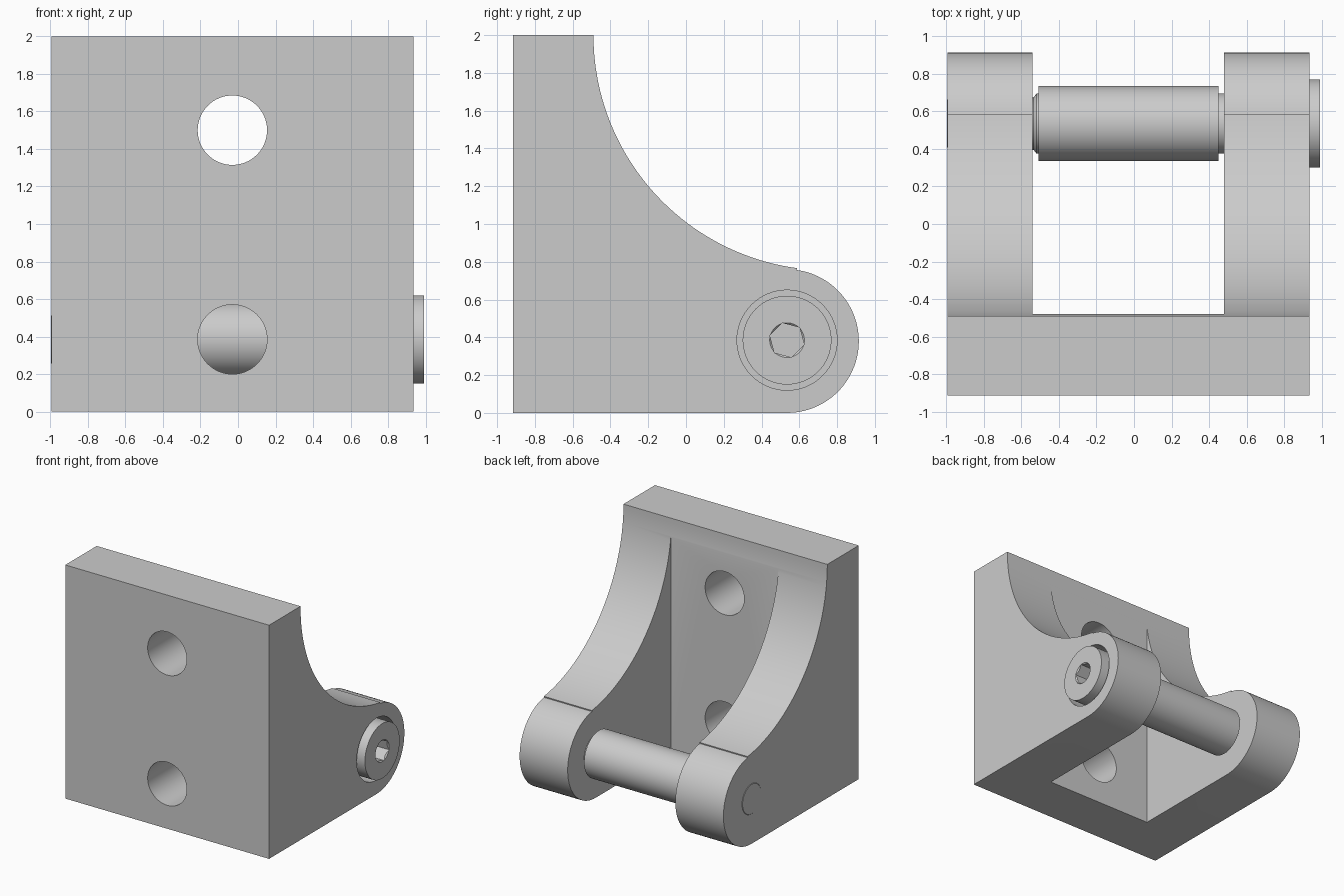
import bpy, bmesh
from math import pi, sin, cos, atan2, radians
from mathutils import Matrix, Vector

cube = bpy.data.objects.get("Cube")
if cube:
    bpy.data.objects.remove(cube, do_unlink=True)

steel = bpy.data.materials.new("plain grey steel")
GREY = (0.6, 0.6, 0.6, 1)
steel.use_nodes = True
steel.diffuse_color = GREY
steel.node_tree.nodes["Principled BSDF"].inputs["Base Color"].default_value = GREY

PIN_Y, PIN_Z = 0.535, 0.385      # pin axis
MID_X = -0.03                    # bracket centre
LEFT_X, RIGHT_X = -0.995, 0.935  # bracket sides


def finish(name, bm):
    bmesh.ops.recalc_face_normals(bm, faces=bm.faces)
    mesh = bpy.data.meshes.new(name)
    bm.to_mesh(mesh)
    bm.free()
    mesh.materials.append(steel)
    obj = bpy.data.objects.new(name, mesh)
    bpy.context.collection.objects.link(obj)
    return obj


def extrude_x(name, outline, x0, x1):
    """Extrude a (y, z) outline along x."""
    bm = bmesh.new()
    face = bm.faces.new([bm.verts.new((x0, y, z)) for y, z in outline])
    ext = bmesh.ops.extrude_face_region(bm, geom=[face])
    moved = [v for v in ext["geom"] if isinstance(v, bmesh.types.BMVert)]
    bmesh.ops.translate(bm, verts=moved, vec=(x1 - x0, 0, 0))
    return finish(name, bm)


def rod(name, start, end, r0, r1=None, sides=64, turn=0):
    """Cylinder or cone between two points."""
    start, end = Vector(start), Vector(end)
    axis = end - start
    bm = bmesh.new()
    place = Matrix.Translation((start + end) / 2) @ axis.to_track_quat("Z", "Y").to_matrix().to_4x4()
    bmesh.ops.create_cone(bm, cap_ends=True, segments=sides, radius1=r0,
                          radius2=r0 if r1 is None else r1, depth=axis.length,
                          matrix=place @ Matrix.Rotation(turn, 4, "Z"))
    return finish(name, bm)


def pin_rod(name, x0, x1, r0, r1=None, **kw):
    return rod(name, (x0, PIN_Y, PIN_Z), (x1, PIN_Y, PIN_Z), r0, r1, **kw)


def lathe_on_pin(name, profile, sides=64):
    """Spin an (x, radius) profile around the pin axis."""
    bm = bmesh.new()
    verts = [bm.verts.new((x, PIN_Y, PIN_Z + r)) for x, r in profile]
    edges = [bm.edges.new(pair) for pair in zip(verts, verts[1:])]
    bmesh.ops.spin(bm, geom=verts + edges, cent=(0, PIN_Y, PIN_Z), axis=(1, 0, 0),
                   angle=2 * pi, steps=sides, use_duplicate=False)
    bmesh.ops.remove_doubles(bm, verts=bm.verts, dist=0.0001)
    return finish(name, bm)


def activate(obj):
    bpy.ops.object.select_all(action="DESELECT")
    obj.select_set(True)
    bpy.context.view_layer.objects.active = obj


def cut(obj, cutters):
    for cutter in cutters:
        mod = obj.modifiers.new("cut", "BOOLEAN")
        mod.operation, mod.solver, mod.object = "DIFFERENCE", "EXACT", cutter
        activate(obj)
        bpy.ops.object.modifier_apply(modifier=mod.name)
        bpy.data.objects.remove(cutter, do_unlink=True)


def arc(cy, cz, r, a0, a1, n):
    angles = [a0 + (a1 - a0) * i / n for i in range(n + 1)]
    return [(cy + r * cos(a), cz + r * sin(a)) for a in angles]


# Bracket: side outline with a rounded nose flowing into a concave sweep
NOSE_R = 0.38
SWEEP_Y, SWEEP_Z, SWEEP_R = 0.755, 2.0, 1.245
tangent = atan2(SWEEP_Z - NOSE_R, SWEEP_Y - PIN_Y)
outline = [(-0.915, 0)]
outline += arc(PIN_Y, NOSE_R, NOSE_R, -pi / 2, tangent, 40)
outline += arc(SWEEP_Y, SWEEP_Z, SWEEP_R, tangent - pi, -pi, 48)
outline += [(-0.915, 2)]
bracket = extrude_x("bracket", outline, LEFT_X, RIGHT_X)

# Slot between the cheeks, mounting holes and the recess for the pin head
slot = [(-0.48, -0.5), (1.5, -0.5), (1.5, 2.5), (-0.48, 2.5)]
cutters = [extrude_x("slot_cutter", slot, -0.54, 0.48)]
for z in (0.385, 1.5):
    cutters.append(rod("hole_cutter", (MID_X, -1.2, z), (MID_X, -0.3, z), 0.185))
cutters.append(pin_rod("recess_cutter", 0.735, 1.2, 0.265))
cut(bracket, cutters)

# Shoulder pin with a wide head and a chamfered tip
pin = lathe_on_pin("pin", [
    (-0.998, 0), (-0.998, 0.125), (-0.985, 0.14), (-0.535, 0.14), (-0.52, 0.16),
    (0.6, 0.16), (0.6, 0.235), (0.992, 0.235), (0.992, 0)])
cut(pin, [
    pin_rod("socket_cutter", 0.85, 1.1, 0.094, sides=6, turn=radians(15)),
    pin_rod("countersink_cutter", 0.98, 1.0, 0.08, 0.1)])

# Roller on the pin
roller = pin_rod("roller", -0.51, 0.45, 0.2)

for obj in (bracket, pin, roller):
    activate(obj)
    bpy.ops.object.shade_smooth_by_angle(angle=radians(25))
